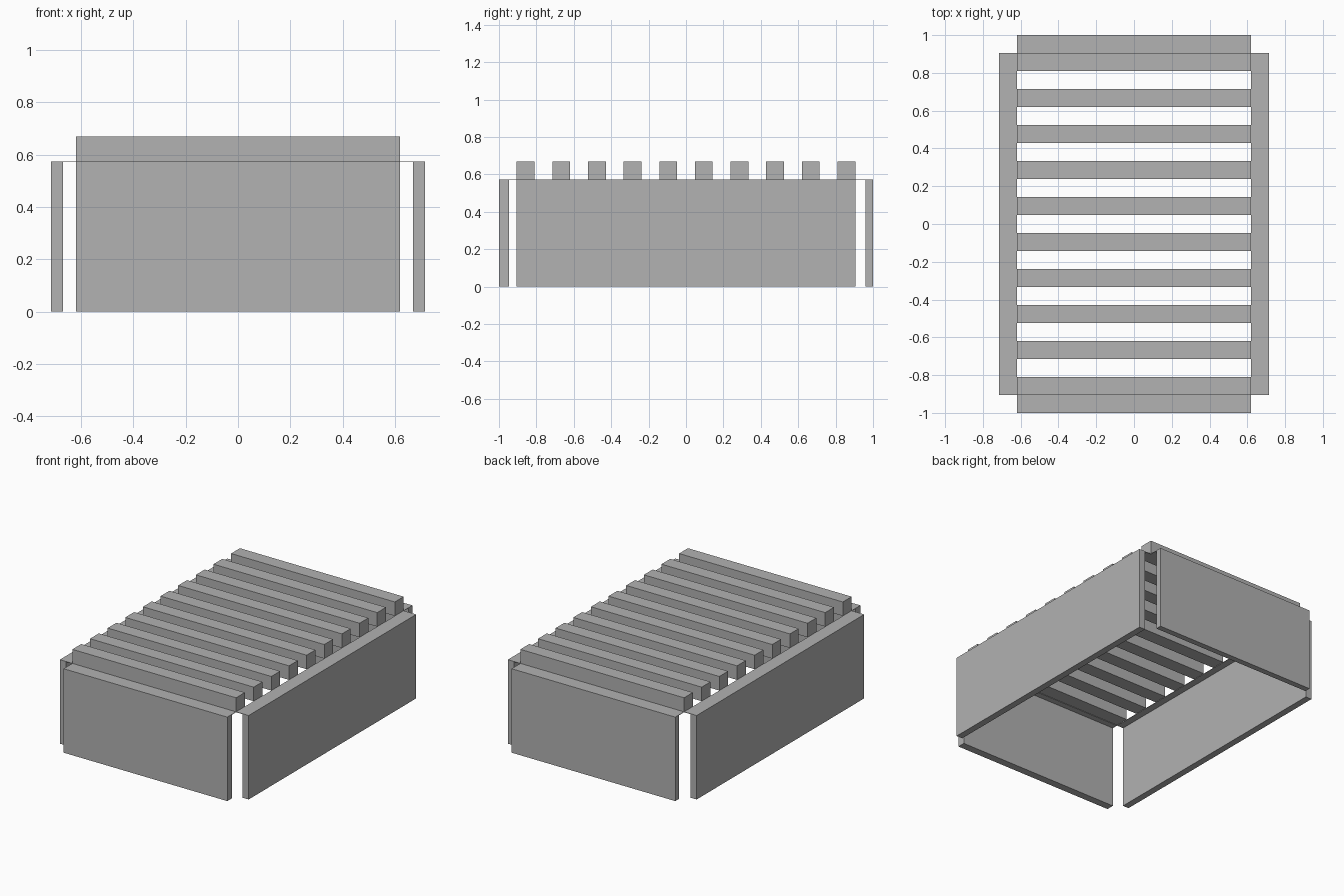
import bpy
import bmesh
from mathutils import Matrix, Vector

cube = bpy.data.objects.get("Cube")
if cube:
    bpy.data.objects.remove(cube, do_unlink=True)

WALL_H = 0.574      # height of the walls
TOP = 0.67          # top of the slats
HALF_X = 0.619      # half length of slats and end walls
HALF_Y = 0.905      # half length of side walls
LEDGE = 0.095       # width of the flat ledge, also of a slat
SKIN = 0.003        # thickness of the ledge

grey = bpy.data.materials.new("plain grey")
grey.use_nodes = True
colour = (0.445, 0.445, 0.445, 1)
grey.diffuse_color = colour
grey.node_tree.nodes["Principled BSDF"].inputs["Base Color"].default_value = colour


def finish(name, bm):
    bmesh.ops.recalc_face_normals(bm, faces=bm.faces)
    mesh = bpy.data.meshes.new(name)
    bm.to_mesh(mesh)
    bm.free()
    mesh.materials.append(grey)
    obj = bpy.data.objects.new(name, mesh)
    bpy.context.collection.objects.link(obj)
    return obj


def wall(name, inner, half_length, thickness, turns):
    """Upright panel with a thin ledge reaching inwards along its top."""
    outer = inner + LEDGE
    mid = outer - thickness
    profile = [(outer, 0), (outer, WALL_H), (inner, WALL_H),
               (inner, WALL_H - SKIN), (mid, WALL_H - SKIN), (mid, 0)]
    bm = bmesh.new()
    face = bm.faces.new([bm.verts.new((x, -half_length, z)) for x, z in profile])
    ext = bmesh.ops.extrude_face_region(bm, geom=[face])
    moved = [g for g in ext["geom"] if isinstance(g, bmesh.types.BMVert)]
    bmesh.ops.translate(bm, verts=moved, vec=Vector((0, 2 * half_length, 0)))
    bm.transform(Matrix.Rotation(turns * 1.5707963, 4, "Z"))
    finish(name, bm)


def slat(name, y):
    bm = bmesh.new()
    bmesh.ops.create_cube(bm, size=1)
    bm.transform(Matrix.Translation((0, y, (TOP + WALL_H) / 2))
                 @ Matrix.Diagonal((2 * HALF_X, LEDGE, TOP - WALL_H, 1)))
    finish(name, bm)


# Four walls with open corners
wall("left_wall", HALF_X, HALF_Y, 0.046, 0)
wall("back_wall", HALF_Y, HALF_X, 0.04, 1)
wall("right_wall", HALF_X, HALF_Y, 0.046, 2)
wall("front_wall", HALF_Y, HALF_X, 0.053, 3)

# Row of slats across the top
COUNT = 10
first = -HALF_Y + LEDGE / 2
for i in range(COUNT):
    slat(f"slat_{i + 1}", first - 2 * first * i / (COUNT - 1))
